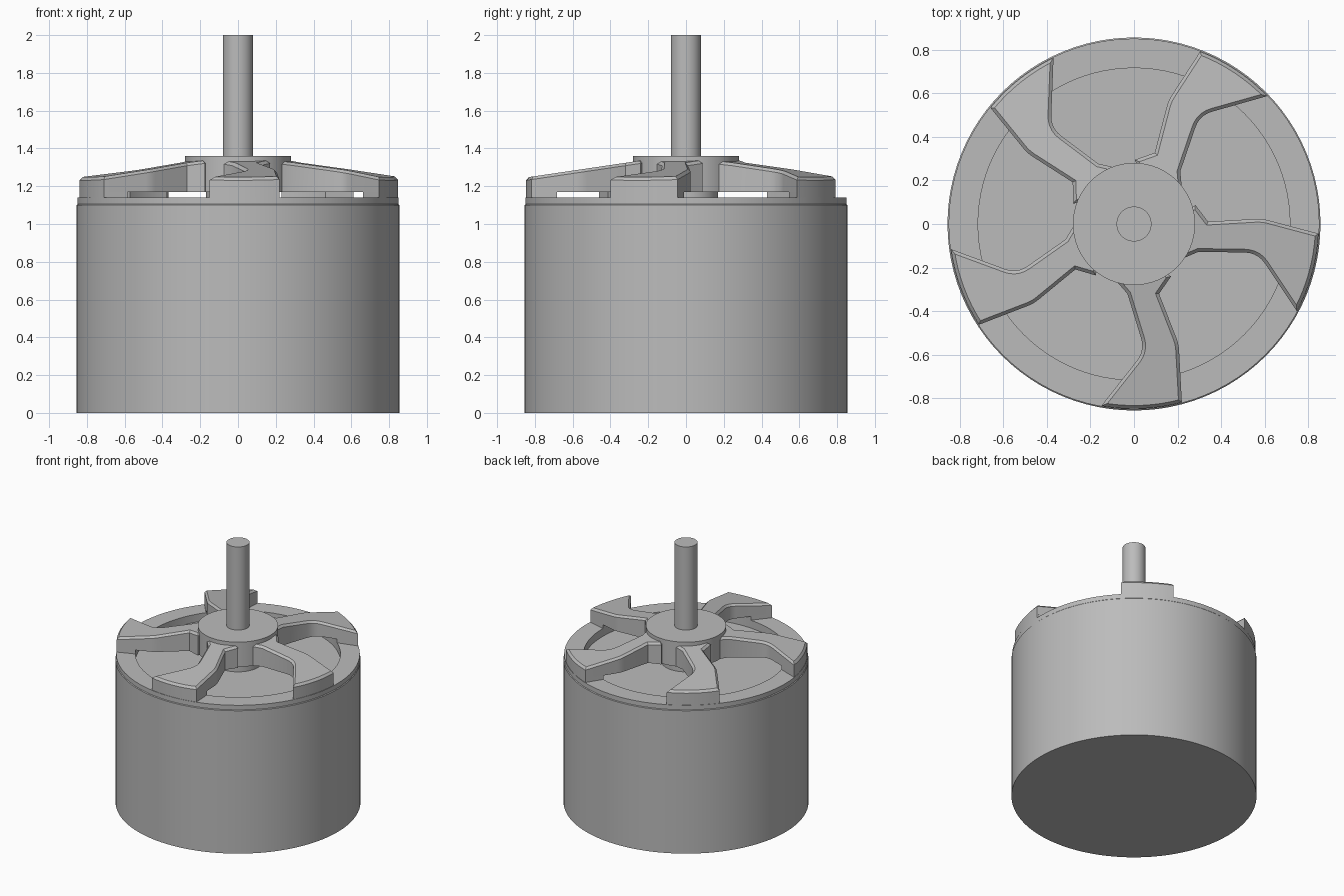
import bpy, bmesh, math
from mathutils import Vector, Matrix

if "Cube" in bpy.data.objects:
    bpy.data.objects.remove(bpy.data.objects["Cube"], do_unlink=True)

metal = bpy.data.materials.new("grey metal")
metal.use_nodes = True
metal.diffuse_color = (0.5, 0.5, 0.5, 1)
metal.node_tree.nodes["Principled BSDF"].inputs["Base Color"].default_value = (0.5, 0.5, 0.5, 1)

RIM, RING_IN, SEGMENTS = 0.847, 0.715, 96


def finish(name, bm):
    bmesh.ops.recalc_face_normals(bm, faces=bm.faces[:])
    mesh = bpy.data.meshes.new(name)
    bm.to_mesh(mesh)
    bm.free()
    obj = bpy.data.objects.new(name, mesh)
    bpy.context.collection.objects.link(obj)
    mesh.materials.append(metal)
    bpy.ops.object.select_all(action='DESELECT')
    obj.select_set(True)
    bpy.context.view_layer.objects.active = obj
    bpy.ops.object.shade_smooth_by_angle(angle=math.radians(28))
    return obj


def lathe(name, profile):
    """Turn an (r, z) profile about the z axis and cap both ends."""
    bm = bmesh.new()
    rings = []
    for r, z in profile:
        rings.append([bm.verts.new((r * math.cos(a), r * math.sin(a), z))
                      for a in (i * math.tau / SEGMENTS for i in range(SEGMENTS))])
    for low, high in zip(rings, rings[1:]):
        for i in range(SEGMENTS):
            j = (i + 1) % SEGMENTS
            bm.faces.new((low[i], low[j], high[j], high[i]))
    bm.faces.new(rings[0])
    bm.faces.new(rings[-1])
    return finish(name, bm)


def rounded(before, corner, after, size, steps=5):
    """Replace a corner with a short curve."""
    p, c, n = Vector(before), Vector(corner), Vector(after)
    a = c + (p - c).normalized() * size
    b = c + (n - c).normalized() * size
    return [tuple(a.lerp(c, t).lerp(c.lerp(b, t), t))
            for t in (i / steps for i in range(steps + 1))]


def arc(radius, start, end, steps=8):
    """Arc between the directions of two points, on the -y side."""
    a, b = (math.atan2(p[1], p[0]) for p in (start, end))
    return [(radius * math.cos(a + (b - a) * i / steps),
             radius * math.sin(a + (b - a) * i / steps)) for i in range(steps + 1)]


def prism(name, outline, bottom, top, angle, chamfer=0):
    """Extrude an outline between a flat bottom and a sloping top."""
    bm = bmesh.new()
    low = [bm.verts.new((x, y, bottom)) for x, y in outline]
    high = [bm.verts.new((x, y, top(y))) for x, y in outline]
    bm.faces.new(low)
    cap = bm.faces.new(high)
    for i in range(len(outline)):
        j = (i + 1) % len(outline)
        bm.faces.new((low[i], low[j], high[j], high[i]))
    bmesh.ops.recalc_face_normals(bm, faces=bm.faces[:])
    if chamfer:
        bmesh.ops.bevel(bm, geom=cap.edges[:], offset=chamfer, segments=1,
                        affect='EDGES', clamp_overlap=True)
    bmesh.ops.transform(bm, matrix=Matrix.Rotation(angle, 4, 'Z'), verts=bm.verts[:])
    return finish(name, bm)


# Can with a raised outer ring and a recessed top
lathe("can", [(0.855, 0), (0.855, 1.10), (0.85, 1.105), (0.85, 1.14),
              (RING_IN, 1.14), (RING_IN, 1.08)])

# Hub, boss below it, and shaft
lathe("hub", [(0.28, 1.17), (0.28, 1.36)])
lathe("hub_boss", [(0.17, 1.07), (0.17, 1.18)])
lathe("shaft", [(0.08, 1.35), (0.08, 2.0)])

# Five swept arms, each with a foot standing on the ring
left_root, left_bend, left_tip = (-0.03, -0.32), (0.05, -0.58), (-0.15, -0.835)
right_root, right_bend, right_tip = (0.115, -0.32), (0.205, -0.55), (0.22, -0.82)
arm = [(0.0, -0.2), (-0.1, -0.24), left_root]
arm += rounded(left_root, left_bend, left_tip, 0.06)
arm += arc(RIM, left_tip, right_tip)
arm += rounded(right_tip, right_bend, right_root, 0.03)
arm += [right_root, (0.17, -0.24), (0.1, -0.2)]

foot_left, foot_right = (-0.053, -0.713), (0.212, -0.683)
foot = arc(RIM, left_tip, right_tip) + arc(RING_IN, foot_right, foot_left)

for k in range(5):
    turn = k * math.tau / 5
    prism(f"arm_{k + 1}", arm, 1.17, lambda y: 1.33 + (y + 0.28) * 0.148, turn, 0.015)
    prism(f"arm_foot_{k + 1}", foot, 1.13, lambda y: 1.19, turn)
